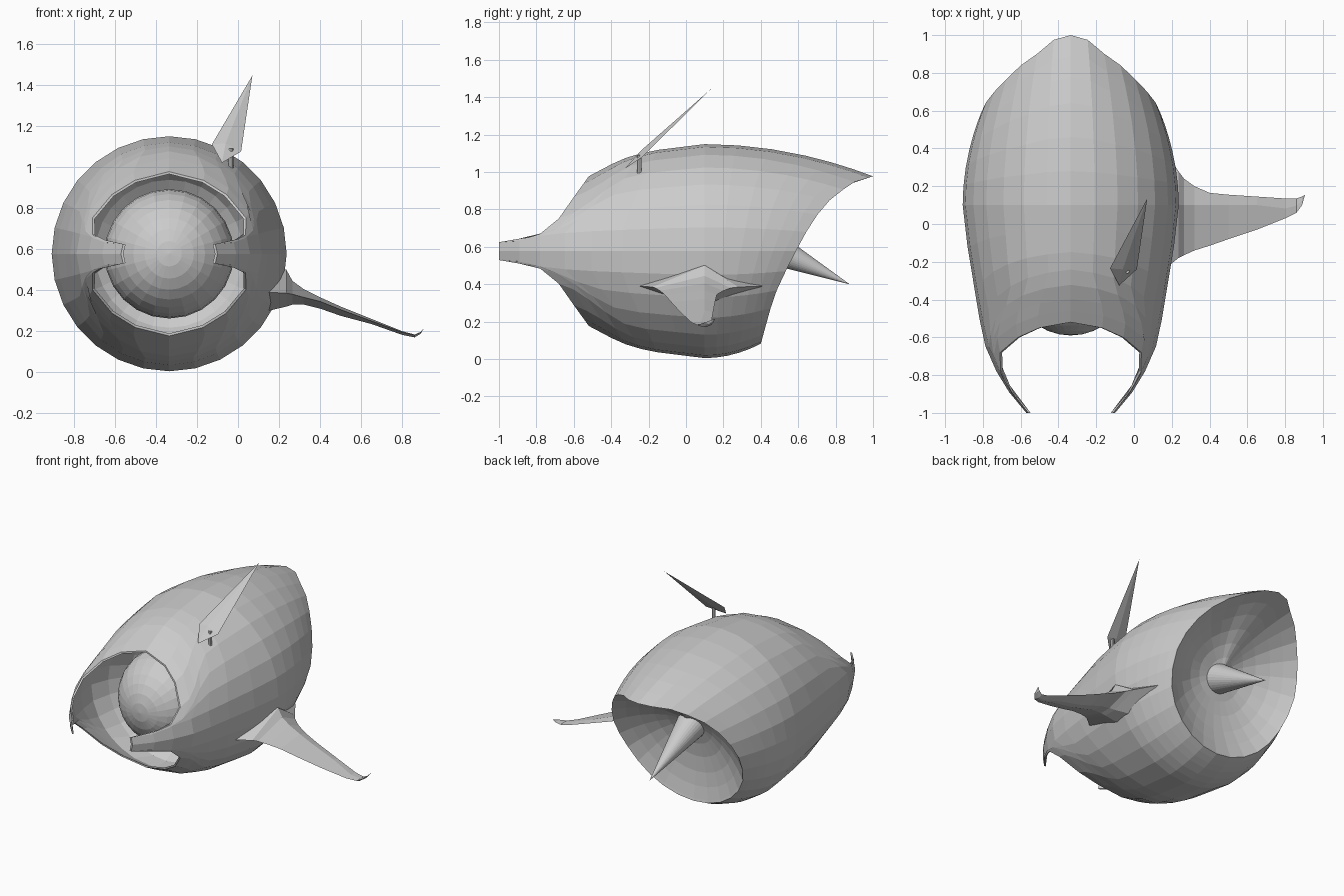
import bpy, bmesh, math
from mathutils import Vector, Matrix

if "Cube" in bpy.data.objects:
    bpy.data.objects.remove(bpy.data.objects["Cube"])

CX, CZ = -0.335, 0.577          # axis of the pod (runs along y)

grey = bpy.data.materials.new("plain grey")
grey.diffuse_color = (0.6, 0.6, 0.6, 1)
grey.use_nodes = True
grey.node_tree.nodes["Principled BSDF"].inputs["Base Color"].default_value = grey.diffuse_color


def finish(name, bm):
    bmesh.ops.recalc_face_normals(bm, faces=bm.faces)
    me = bpy.data.meshes.new(name)
    bm.to_mesh(me)
    bm.free()
    me.materials.append(grey)
    ob = bpy.data.objects.new(name, me)
    bpy.context.collection.objects.link(ob)
    return ob


def interp(pts, x):
    if x <= pts[0][0]:
        return pts[0][1]
    for (a, p), (b, q) in zip(pts, pts[1:]):
        if x <= b:
            return p + (q - p) * (x - a) / (b - a)
    return pts[-1][1]


def loft(bm, rings, close_start=None, close_end=None):
    rows = [[bm.verts.new(p) for p in r] for r in rings]
    n = len(rows[0])
    for a, b in zip(rows, rows[1:]):
        for i in range(n):
            j = (i + 1) % n
            bm.faces.new((a[i], a[j], b[j], b[i]))
    for tip, row in ((close_start, rows[0]), (close_end, rows[-1])):
        if tip:
            c = bm.verts.new(tip)
            for i in range(n):
                bm.faces.new((row[i], row[(i + 1) % n], c))


# --- shell: side and top profiles, front rim with two prongs, slanted rear rim
SIDE = [(-1, .235), (-.9, .32), (-.8, .383), (-.7, .435), (-.6, .467),
        (-.35, .508), (-.2, .537), (.1, .572)]
TOP = [(-1, .1), (-.68, .28), (-.6, .34), (-.52, .40), (-.35, .49),
       (-.2, .535), (.1, .572)]
REAR_Y = [(-1, .4), (-.5, .47), (-.15, .55), (.05, .6), (.37, .68),
          (.66, .78), (.9, .9), (1, 1)]
REAR_R = [(-1, .495), (0, .475), (.7, .43), (1, .40)]
RIM = [(0, -1), (12, -1), (10, -.9), (14, -.78), (25, -.68),
       (46, -.6), (65, -.55), (90, -.52)]            # elevation, y

quarter = [(90 * i / 7, a, y) for i, (a, y) in enumerate(RIM)]
half = quarter + [(180 - b, 180 - a, y) for b, a, y in quarter[-2::-1]]
cols = half + [(360 - b, 360 - a, y) for b, a, y in half[-2:0:-1]]


def front_point(col, y, inset=0.0):
    body, rim, yf = col
    s = min(1, (y - yf) / (0.5 * (.1 - yf)))
    s = s * s * (3 - 2 * s)
    a = math.radians(rim + (body - rim) * s)
    w = math.sin(a) ** 2
    r = interp(SIDE, y) * (1 - w) + interp(TOP, y) * w - inset
    return Vector((CX + r * math.cos(a), y, CZ + r * math.sin(a)))


def rear_point(col, t):
    a = math.radians(col[0])
    s = math.sin(a)
    r = .572 - (.572 - interp(REAR_R, s)) * t * t
    y = .1 + (interp(REAR_Y, s) - .1) * t
    return Vector((CX + r * math.cos(a), y, CZ + r * math.sin(a)))


rings = []
# front bowl behind the ball
for r, y in ((.10, -.06), (.24, -.09), (.36, -.18), (.44, -.30)):
    rings.append([Vector((CX + r * math.cos(math.radians(c[0])), y,
                          CZ + r * math.sin(math.radians(c[0])))) for c in cols])
for s in (1, .75, .5, .25, 0):
    rings.append([front_point(c, c[2] + (-.42 - c[2]) * s, .012) for c in cols])
# outer skin
for s in (0, .1, .2, .32, .45, .6, .8, 1):
    rings.append([front_point(c, c[2] + (.1 - c[2]) * s) for c in cols])
for t in (.2, .4, .6, .75, .88, 1):
    rings.append([rear_point(c, t) for c in cols])
# rear dish
Q, N = Vector((CX, .66, .53)), Vector((0, .88, -.47))
rear = rings[-1]
for k in (.975, .85, .7, .52, .35, .18):
    rings.append([Q + (p - Q) * k - N * .24 * (1 - k * k) for p in rear])
bm = bmesh.new()
loft(bm, rings, (CX, -.05, CZ), Q - N * .24)
finish("pod_shell", bm)

# --- ball in the front opening
bm = bmesh.new()
bmesh.ops.create_uvsphere(bm, u_segments=24, v_segments=16, radius=.315,
                          matrix=Matrix.Translation((CX, -.275, CZ)) @ Matrix.Rotation(math.pi / 2, 4, 'X'))
finish("front_ball", bm)


# --- cone or peg between two points
def spike(name, a, b, r1, r2, seg):
    a, b = Vector(a), Vector(b)
    d = b - a
    bm = bmesh.new()
    bmesh.ops.create_cone(bm, cap_ends=True, segments=seg, radius1=r1, radius2=r2, depth=d.length,
                          matrix=Matrix.Translation((a + b) / 2) @ d.to_track_quat('Z', 'Y').to_matrix().to_4x4())
    finish(name, bm)


spike("exhaust_cone", (CX, .375, .633), (CX, .875, .40), .107, 0, 32)
spike("blade_peg", (-.035, -.25, .99), (-.035, -.25, 1.09), .012, .012, 8)

# --- side wing: x, front y, back y, edge z, ridge z, underside z
WING = [(.15, -.25, .41, .39, .52, .30), (.235, -.18, .28, .385, .50, .32),
        (.265, -.165, .24, .38, .445, .33), (.32, -.14, .20, .365, .405, .33),
        (.40, -.115, .165, .345, .365, .31), (.50, -.08, .155, .305, .32, .275),
        (.65, -.03, .145, .25, .26, .235), (.80, .03, .135, .195, .20, .182),
        (.86, .06, .135, .182, .184, .17), (.89, .10, .145, .195, .197, .188)]
bm = bmesh.new()
loft(bm, [[(x, y0, z), (x, .1 if x < .8 else (y0 + y1) / 2, zt), (x, y1, z),
           (x, y1 * .6 + y0 * .4, zb), (x, y0 * .6 + y1 * .4, zb)]
          for x, y0, y1, z, zt, zb in WING], (.15, .1, .4), (.905, .155, .215))
finish("side_wing", bm)

# --- blade on top: thin kite with a ridge on both sides
bm = bmesh.new()
kite = [(-.127, -.235, 1.11), (-.078, -.325, 1.02), (.015, -.24, 1.075), (.07, .135, 1.445)]
loft(bm, [kite], (-.06, -.24, 1.115), (-.055, -.235, 1.085))
finish("top_blade", bm)
